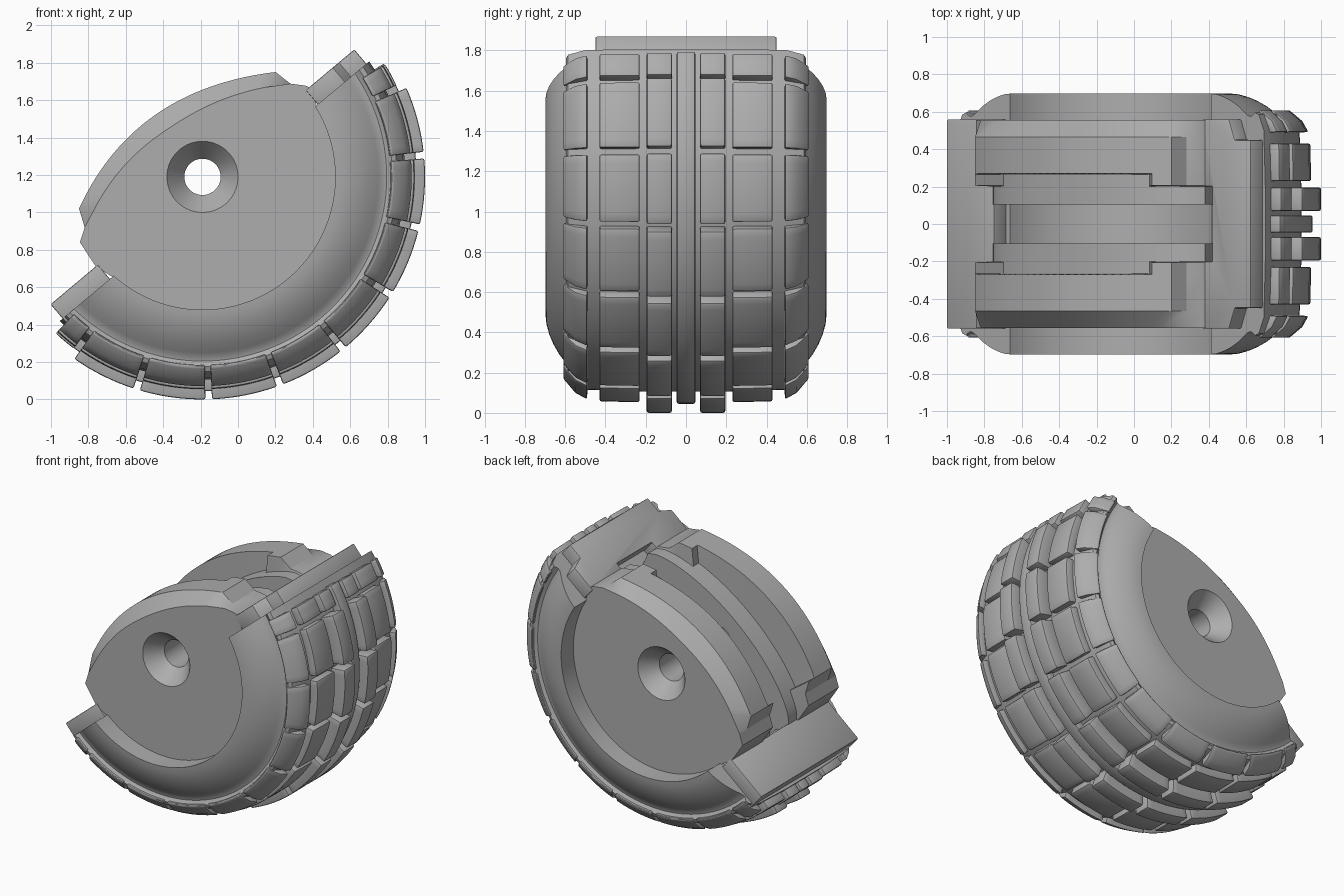
import bpy, bmesh
from math import sin, cos, asin, pi, radians, hypot
from mathutils import Matrix, Vector

cube = bpy.data.objects.get("Cube")
if cube:
    bpy.data.objects.remove(cube, do_unlink=True)

GREY = (0.42, 0.42, 0.42, 1)
grey = bpy.data.materials.new("plain_grey")
grey.use_nodes = True
grey.diffuse_color = GREY
grey.node_tree.nodes["Principled BSDF"].inputs["Base Color"].default_value = GREY

# Parts are built around the axle with the cut face level, then tilted into place
PLACE = Matrix.Translation((-0.19, 0, 1.19)) @ Matrix.Rotation(radians(-40), 4, 'Y')


def finish(name, bm, bevel=0, cutter=None):
    bmesh.ops.recalc_face_normals(bm, faces=bm.faces)
    mesh = bpy.data.meshes.new(name)
    bm.to_mesh(mesh)
    bm.free()
    mesh.transform(PLACE)
    mesh.materials.append(grey)
    obj = bpy.data.objects.new(name, mesh)
    bpy.context.collection.objects.link(obj)
    bpy.ops.object.select_all(action='DESELECT')
    obj.select_set(True)
    bpy.context.view_layer.objects.active = obj
    if cutter:
        mod = obj.modifiers.new("hole", 'BOOLEAN')
        mod.object, mod.operation, mod.solver = cutter, 'DIFFERENCE', 'EXACT'
        bpy.ops.object.modifier_apply(modifier=mod.name)
    if bevel:
        mod = obj.modifiers.new("bevel", 'BEVEL')
        mod.width, mod.segments, mod.angle_limit = bevel, 2, radians(40)
        bpy.ops.object.modifier_apply(modifier=mod.name)
    bpy.ops.object.shade_smooth_by_angle(angle=radians(28))
    return obj


def loft(bm, rings):
    loops = [[bm.verts.new(p) for p in ring] for ring in rings]
    n = len(loops[0])
    for a, b in zip(loops, loops[1:]):
        for i in range(n):
            j = (i + 1) % n
            bm.faces.new((a[i], a[j], b[j], b[i]))
    bm.faces.new(loops[0])
    bm.faces.new(loops[-1])


def sweep(bm, profile, start, end, steps, level=None):
    """Turn an (r, y) profile about the axle; level trims both ends flat."""
    rings = []
    for k in range(steps + 1):
        t = k / steps
        ring = []
        for r, y in profile:
            a0, a1 = start, end
            if level is not None:
                a0 = asin(level / r)
                a1 = -pi - a0
            a = a0 + (a1 - a0) * t
            ring.append((r * cos(a), y, r * sin(a)))
        rings.append(ring)
    loft(bm, rings)


def mirrored(half):
    return half + [(r, -y) for r, y in reversed(half)]


# Tyre carcass: sidewalls stand proud of the hub, then bulge out to a raised shoulder lip
bm = bmesh.new()
side = [(0.71, 0.697), (0.75, 0.693), (0.80, 0.679), (0.85, 0.658), (0.90, 0.629),
        (0.94, 0.599), (0.965, 0.580), (0.985, 0.575), (1.0, 0.583), (1.015, 0.595),
        (1.04, 0.585), (1.075, 0.50), (1.085, 0.2)]
sweep(bm, mirrored(side), 0, 0, 80, level=-0.1)
finish("tyre_carcass", bm)

# Tread: continuous centre rib
bm = bmesh.new()
sweep(bm, mirrored([(1.05, 0.046), (1.145, 0.046)]), radians(-8), radians(-173), 72)
finish("centre_rib", bm, 0.01)

# Tread: three block rows on each side, split by cross grooves, lower at the ends
PITCH = 18.8
grooves = [-15.6 - PITCH * i for i in range(9)]
edges = [-7.5] + grooves + [-174.0]
rows = {
    "inner_tread": [(1.05, 0.07), (1.19, 0.07), (1.19, 0.195), (1.05, 0.195)],
    "middle_tread": [(1.05, 0.23), (1.137, 0.23), (1.133, 0.43), (1.05, 0.43)],
    "shoulder_tread": [(1.05, 0.487), (1.122, 0.492), (1.09, 0.55), (1.02, 0.609),
                       (1.005, 0.606), (1.01, 0.56)],
}
for name, prof in rows.items():
    bm = bmesh.new()
    for s in (1, -1):
        for a, b in zip(edges, edges[1:]):
            top = 1.147 if a - b < PITCH - 1 else 1.2
            sweep(bm, [(min(r, top), y * s) for r, y in prof],
                  radians(a - 0.85), radians(b + 0.85), max(3, int((a - b) / 2.3)))
    finish(name, bm, 0.01)

# Hub outlines: round below, with an arched cap above
CAP = 35
round_edge = [(0.72 * cos(a), 0.72 * sin(a))
              for a in (radians(-172 + 164 * i / 48) for i in range(49))]


def smooth_cap(half, base, rise):
    return [(half * (1 - 2 * t), base + rise * (4 * t * (1 - t)) ** 0.7)
            for t in (i / (CAP - 1) for i in range(CAP))]


def notched_cap(inset=0):
    arc = []
    a, b = Vector((0.66, 0.178)), Vector((-0.615, 0.294))
    n = CAP - 6
    for i in range(n):
        t = i / (n - 1)
        u, v = a.lerp(b, t) + Vector((0, 0.72 * t * (1 - t)))
        k = 1 - inset / hypot(u, v)
        arc.append((u * k, v * k))
    return ([(0.745, 0), (0.735, 0.02), (0.68, 0.08)] + arc
            + [(-0.656, 0.198), (-0.727, 0.153), (-0.745, 0)])


full = notched_cap()
face = notched_cap(0.1)
recess = smooth_cap(0.74, -0.005, 0.22)
lugs = full[:6] + recess[6:-4] + full[-4:]

# Countersunk axle hole cutter
bm = bmesh.new()
hole = [(-0.61, 0.235), (-0.44, 0.097), (0.44, 0.097), (0.61, 0.235)]
loft(bm, [[(r * cos(2 * pi * i / 48), y, r * sin(2 * pi * i / 48)) for i in range(48)]
          for y, r in hole])
cutter = finish("hole_cutter", bm)
cutter.hide_render = True

# Hub plates beside the central slot: sunken recess, end lugs, cap, chamfered rim
for name, s in (("front_hub_plate", -1), ("back_hub_plate", 1)):
    bm = bmesh.new()
    sections = [(0.105, recess), (0.2, recess), (0.205, lugs), (0.265, lugs),
                (0.27, full), (0.465, full), (0.555, face)]
    loft(bm, [[(u, y * s, v) for u, v in round_edge + cap] for y, cap in sections])
    finish(name, bm, cutter=cutter)
bpy.data.objects.remove(cutter, do_unlink=True)

# End blocks closing the tyre at the cut face
blocks = {
    "upper_end_block": [(0.79, 0.2), (0.72, 0.2), (0.72, 0.56), (0.91, 0.56),
                        (0.95, 0.45), (1.06, 0.45)],
    "lower_end_block": [(-0.73, 0.56), (-1.06, 0.56)],
}
for name, half in blocks.items():
    bm = bmesh.new()
    loft(bm, [[(u, y, v) for u, y in mirrored(half)] for v in (-0.14, 0)])
    finish(name, bm, 0.008)
